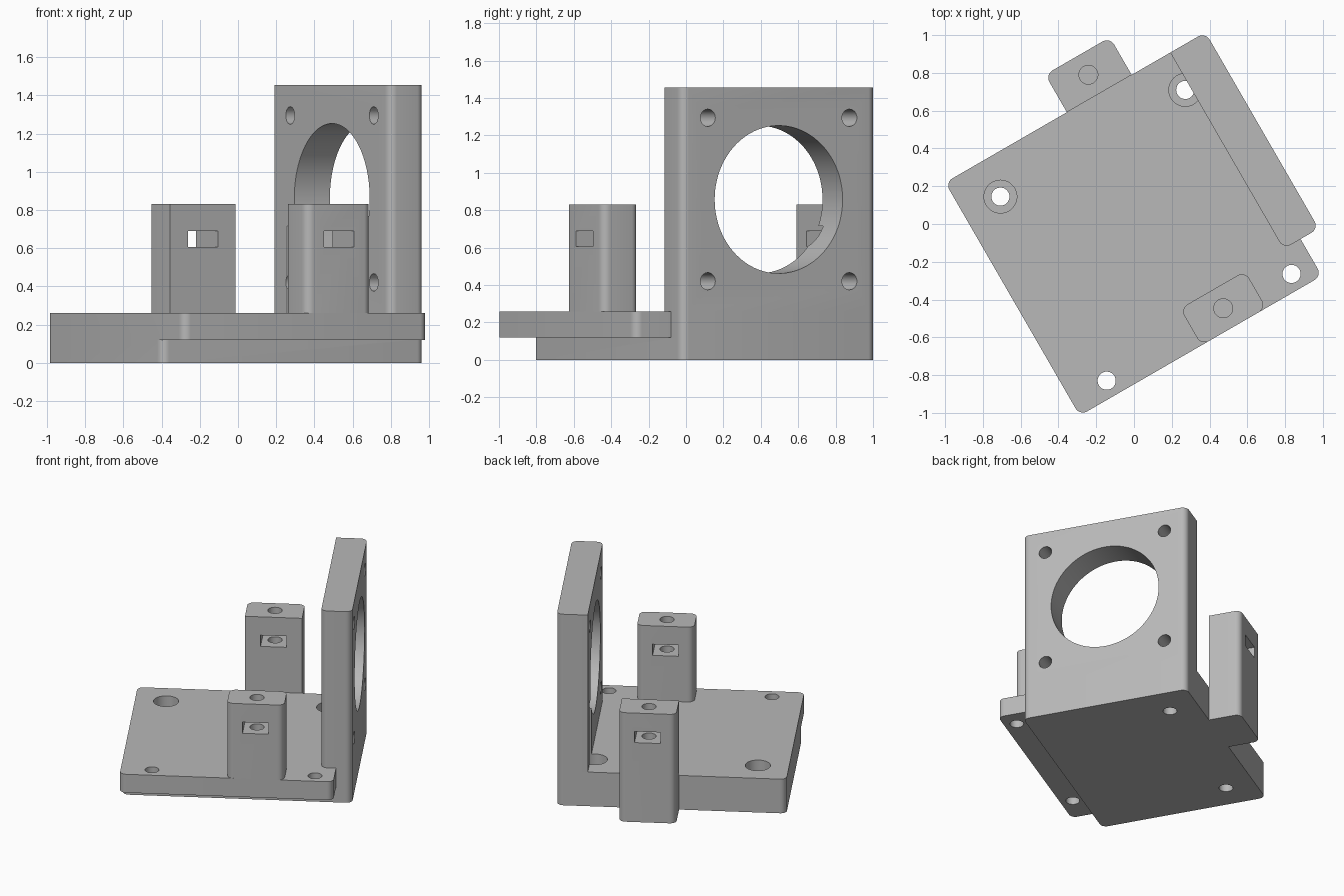
import bpy, bmesh, math
from mathutils import Matrix

if "Cube" in bpy.data.objects:
    bpy.data.objects.remove(bpy.data.objects["Cube"])

# Single grey plastic
grey = bpy.data.materials.new("grey_plastic")
grey.use_nodes = True
COLOUR = (0.48, 0.48, 0.48, 1)
grey.diffuse_color = COLOUR
grey.node_tree.nodes["Principled BSDF"].inputs["Base Color"].default_value = COLOUR

# Plan dimensions in the bracket's own axes, before it is turned
LEFT, RIGHT, LIP_RIGHT = -0.756, 0.835, 0.724
FRONT, STEP, BACK = -0.735, -0.51, 0.69
WALL_IN, LIP_Z, BASE_Z, POST_Z, WALL_Z = 0.62, 0.12, 0.26, 0.83, 1.455
POST_L, POST_R, POST_BACK = -0.012, 0.384, 0.92
RADIUS = 0.045


def new_object(name, bm):
    bmesh.ops.recalc_face_normals(bm, faces=bm.faces[:])
    mesh = bpy.data.meshes.new(name)
    bm.to_mesh(mesh)
    bm.free()
    mesh.materials.append(grey)
    obj = bpy.data.objects.new(name, mesh)
    bpy.context.collection.objects.link(obj)
    return obj


def prism(name, outline, z0, z1, rounded=()):
    """Extrude an outline upward, rounding the listed vertical corners."""
    points = []
    count = len(outline)
    for i, (x, y) in enumerate(outline):
        if i not in rounded:
            points.append((x, y))
            continue
        (px, py), (nx, ny) = outline[i - 1], outline[(i + 1) % count]
        lp, ln = math.hypot(px - x, py - y), math.hypot(nx - x, ny - y)
        a = ((px - x) / lp * RADIUS, (py - y) / lp * RADIUS)
        b = ((nx - x) / ln * RADIUS, (ny - y) / ln * RADIUS)
        for k in range(9):
            t = k / 8 * math.pi / 2
            s, c = 1 - math.sin(t), 1 - math.cos(t)
            points.append((x + a[0] * s + b[0] * c, y + a[1] * s + b[1] * c))
    bm = bmesh.new()
    face = bm.faces.new([bm.verts.new((x, y, z0)) for x, y in points])
    top = bmesh.ops.extrude_face_region(bm, geom=[face])["geom"]
    bmesh.ops.translate(bm, vec=(0, 0, z1 - z0),
                        verts=[v for v in top if isinstance(v, bmesh.types.BMVert)])
    return new_object(name, bm)


def rect(x0, x1, y0, y1):
    return [(x0, y0), (x1, y0), (x1, y1), (x0, y1)]


def cylinder(radius, centre, length, along_x=False, sides=48):
    bm = bmesh.new()
    turn = Matrix.Rotation(math.pi / 2, 4, 'Y') if along_x else Matrix()
    bmesh.ops.create_cone(bm, cap_ends=True, segments=sides, radius1=radius,
                          radius2=radius, depth=length,
                          matrix=Matrix.Translation(centre) @ turn)
    return new_object("cutter", bm)


def combine(obj, other, operation='DIFFERENCE'):
    other.hide_render = True
    mod = obj.modifiers.new("cut", 'BOOLEAN')
    mod.operation, mod.solver, mod.object = operation, 'EXACT', other
    bpy.context.view_layer.update()
    graph = bpy.context.evaluated_depsgraph_get()
    mesh = bpy.data.meshes.new_from_object(obj.evaluated_get(graph))
    obj.modifiers.clear()
    obj.data = mesh
    bpy.data.objects.remove(other)


def bore(obj, radius, x, y, z0, z1):
    combine(obj, cylinder(radius, (x, y, (z0 + z1) / 2), z1 - z0))


# Stepped base: full slab with a lip overhanging at the front
base = prism("base_plate", rect(LEFT, RIGHT, STEP, BACK), 0, LIP_Z, (0, 1, 2, 3))
upper = prism("base_upper", [(LEFT, FRONT), (LIP_RIGHT, FRONT), (LIP_RIGHT, STEP),
                             (RIGHT, STEP), (RIGHT, BACK), (LEFT, BACK)],
              LIP_Z, BASE_Z, (0, 1, 3, 4, 5))
combine(base, upper, 'UNION')

# Upright wall with a round opening and four screw holes
wall = prism("motor_wall", rect(WALL_IN, RIGHT, STEP, BACK), BASE_Z, WALL_Z, (0, 1, 2))
mid_x, mid_y, mid_z = (WALL_IN + RIGHT) / 2, (STEP + BACK) / 2, (BASE_Z + WALL_Z) / 2
combine(wall, cylinder(0.395, (mid_x, mid_y, mid_z), 1, True, 96))
for sy in (-1, 1):
    for sz in (-1, 1):
        combine(wall, cylinder(0.046, (mid_x, mid_y + sy * 0.437, mid_z + sz * 0.437),
                               1, True, 32))

# Base screw holes, the rear pair counterbored; one bore also grooves the wall
for x in (-0.54, 0.59):
    for y in (-0.646, 0.479):
        bore(base, 0.048, x, y, -0.1, 0.5)
    bore(base, 0.087, x, 0.479, 0.14, 0.5)
bore(wall, 0.087, 0.59, 0.479, 0.1, 0.715)

# Two clamp posts with a screw hole from above and a nut slot right through
posts = [
    prism("front_post", rect(POST_L, POST_R, FRONT, STEP), BASE_Z, POST_Z, (0, 1, 2, 3)),
    prism("back_post", rect(POST_L, POST_R, BACK, POST_BACK), 0, POST_Z, (2, 3)),
]
post_x = (POST_L + POST_R) / 2
for post, y in zip(posts, ((FRONT + STEP) / 2, (BACK + POST_BACK) / 2)):
    bore(post, 0.05, post_x, y, 0.4, 1)
    slot = prism("cutter", rect(post_x - 0.09, post_x + 0.09, y - 0.3, y + 0.3), 0.605, 0.69)
    combine(post, slot)

# Turn the whole bracket and smooth its rounded surfaces
bpy.ops.object.select_all(action='DESELECT')
for obj in [base, wall] + posts:
    obj.rotation_euler.z = math.radians(30)
    obj.select_set(True)
bpy.context.view_layer.objects.active = base
bpy.ops.object.shade_smooth_by_angle(angle=math.radians(30))
